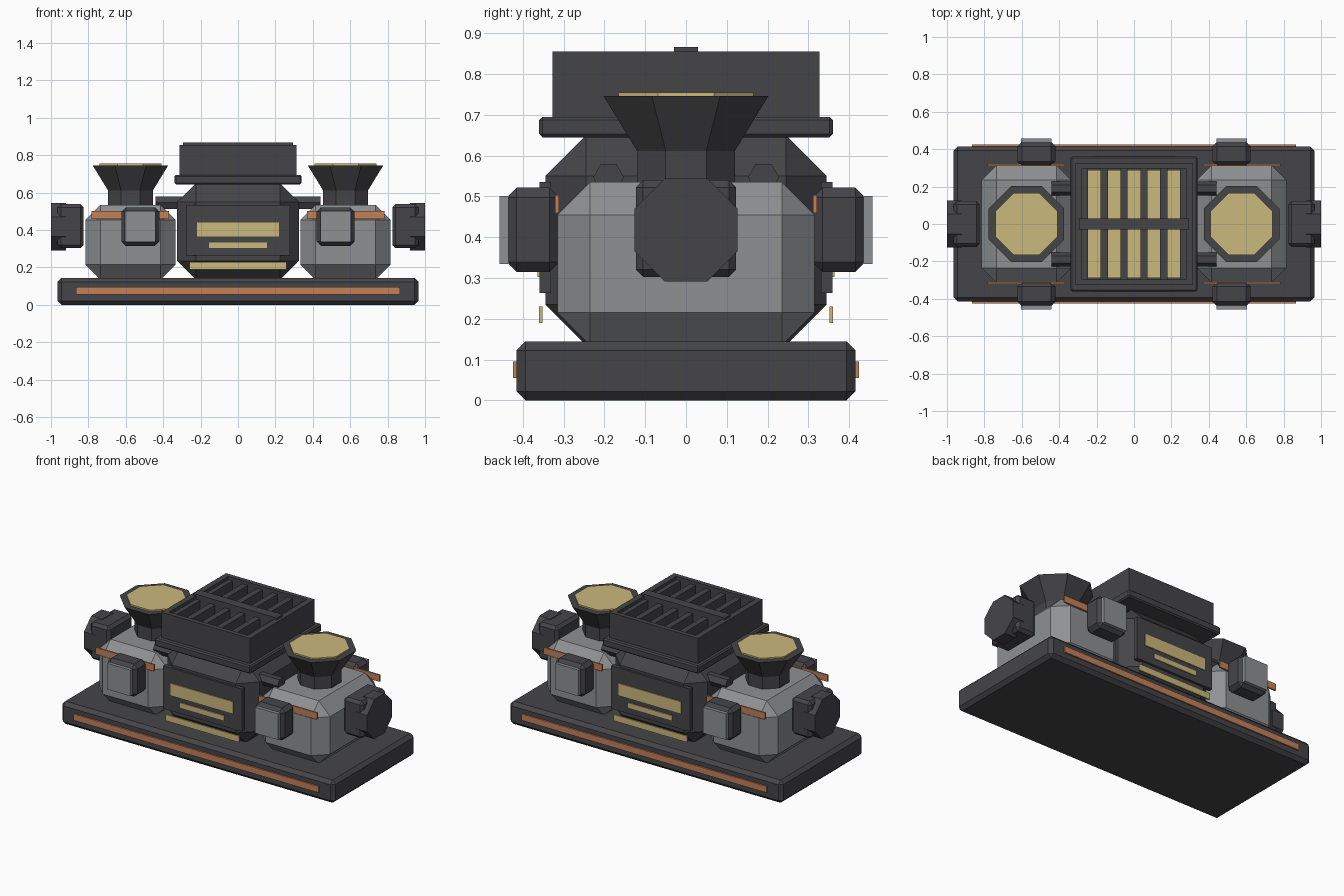
import bpy, bmesh, math
from mathutils import Matrix

if "Cube" in bpy.data.objects:
    bpy.data.objects.remove(bpy.data.objects["Cube"])


def material(name, rgb):
    m = bpy.data.materials.new(name)
    m.diffuse_color = (*rgb, 1)
    m.use_nodes = True
    m.node_tree.nodes["Principled BSDF"].inputs["Base Color"].default_value = m.diffuse_color
    return m


DARK = material("dark_metal", (0.060, 0.060, 0.066))
GREY = material("grey_metal", (0.27, 0.28, 0.29))
COPPER = material("copper", (0.54, 0.22, 0.10))
YELLOW = material("pale_yellow", (0.60, 0.48, 0.20))


def finish(bm, name, mat):
    bmesh.ops.recalc_face_normals(bm, faces=bm.faces)
    me = bpy.data.meshes.new(name)
    bm.to_mesh(me)
    bm.free()
    me.materials.append(mat)
    ob = bpy.data.objects.new(name, me)
    bpy.context.collection.objects.link(ob)
    return ob


def box(name, mat, x, y, z, bevel=0):
    """Box from (min, max) ranges with an optional flat chamfer."""
    bm = bmesh.new()
    bmesh.ops.create_cube(bm, size=1)
    for v in bm.verts:
        v.co = [r[0] + (c + 0.5) * (r[1] - r[0]) for c, r in zip(v.co, (x, y, z))]
    if bevel:
        bmesh.ops.bevel(bm, geom=bm.edges[:], offset=bevel, segments=1,
                        affect='EDGES', profile=0.5)
    return finish(bm, name, mat)


def prism(name, mat, sides, flat1, flat2, depth, centre, axis='Z', turn=None):
    """Prism or cone; flat1 and flat2 are the distances to the flats."""
    k = 1 / math.cos(math.pi / sides)
    bm = bmesh.new()
    bmesh.ops.create_cone(bm, cap_ends=True, segments=sides,
                          radius1=flat1 * k, radius2=flat2 * k, depth=depth)
    rot = Matrix.Rotation(math.pi / sides if turn is None else turn, 4, 'Z')
    if axis == 'X':
        rot = Matrix.Rotation(math.pi / 2, 4, 'Y') @ rot
    bmesh.ops.transform(bm, matrix=Matrix.Translation(centre) @ rot, verts=bm.verts)
    return finish(bm, name, mat)


def span(c, h):
    return (c - h, c + h)


# Base slab and central housing
box("base", DARK, span(0, .965), span(0, .415), (0, .145), .022)
box("housing", DARK, span(0, .325), span(0, .345), (.135, .65), .1)
box("collar", DARK, span(0, .34), span(0, .36), (.645, .695), .008)

# Open grille box with glowing floor, slats and crossbar
for s in (-1, 1):
    box("grille_side_wall", DARK, span(s * .295, .018), span(0, .327), (.69, .855))
    box("grille_end_wall", DARK, span(0, .28), span(s * .312, .015), (.69, .855))
box("grille_glow", YELLOW, span(0, .26), span(0, .29), (.695, .704))
for i in range(6):
    box("grille_slat", DARK, span((i - 2.5) * .106, .019), span(0, .3), (.69, .835))
box("grille_crossbar", DARK, span(0, .295), span(0, .03), (.69, .867))

# Details on the front and back of the centre
for s in (-1, 1):
    box("base_stripe", COPPER, span(0, .865), span(s * .419, .005), (.055, .095))
    box("housing_panel", DARK, span(0, .278), span(s * .345, .014), (.263, .535))
    for w, z0, z1, y in ((.22, .365, .44, .36), (.155, .303, .334, .36), (.26, .19, .23, .356)):
        box("glow_plate", YELLOW, span(0, w), span(s * y, .0045), (z0, z1))

# Side tanks with funnels, end caps, pipes and valve boxes
for m in (-1, 1):
    cx = m * .575
    box("tank", GREY, span(cx, .24), span(0, .315), (.135, .535), .08)
    prism("funnel_neck", DARK, 8, .12, .12, .09, (cx, 0, .573))
    prism("funnel", DARK, 8, .12, .202, .134, (cx, 0, .679))
    prism("funnel_glow", YELLOW, 8, .165, .165, .0095, (cx, 0, .7502))
    box("end_cap_block", DARK, span(m * .895, .07), span(0, .123), (.303, .54), .018)
    prism("end_cap", DARK, 8, .126, .126, .08, (m * .96, 0, .418), 'X')
    for s in (-1, 1):
        prism("pipe", DARK, 6, .033, .033, .2, (m * .34, s * .19, .547), 'X', 0)
        box("tank_band", COPPER, span(cx, .207), span(s * .316, .0049), (.46, .503))
        box("valve_box", DARK, span(m * .522, .102), span(s * .375, .064), (.315, .522), .024)
        box("valve_plate", GREY, span(m * .522, .082), span(s * .44, .017), (.335, .501))
